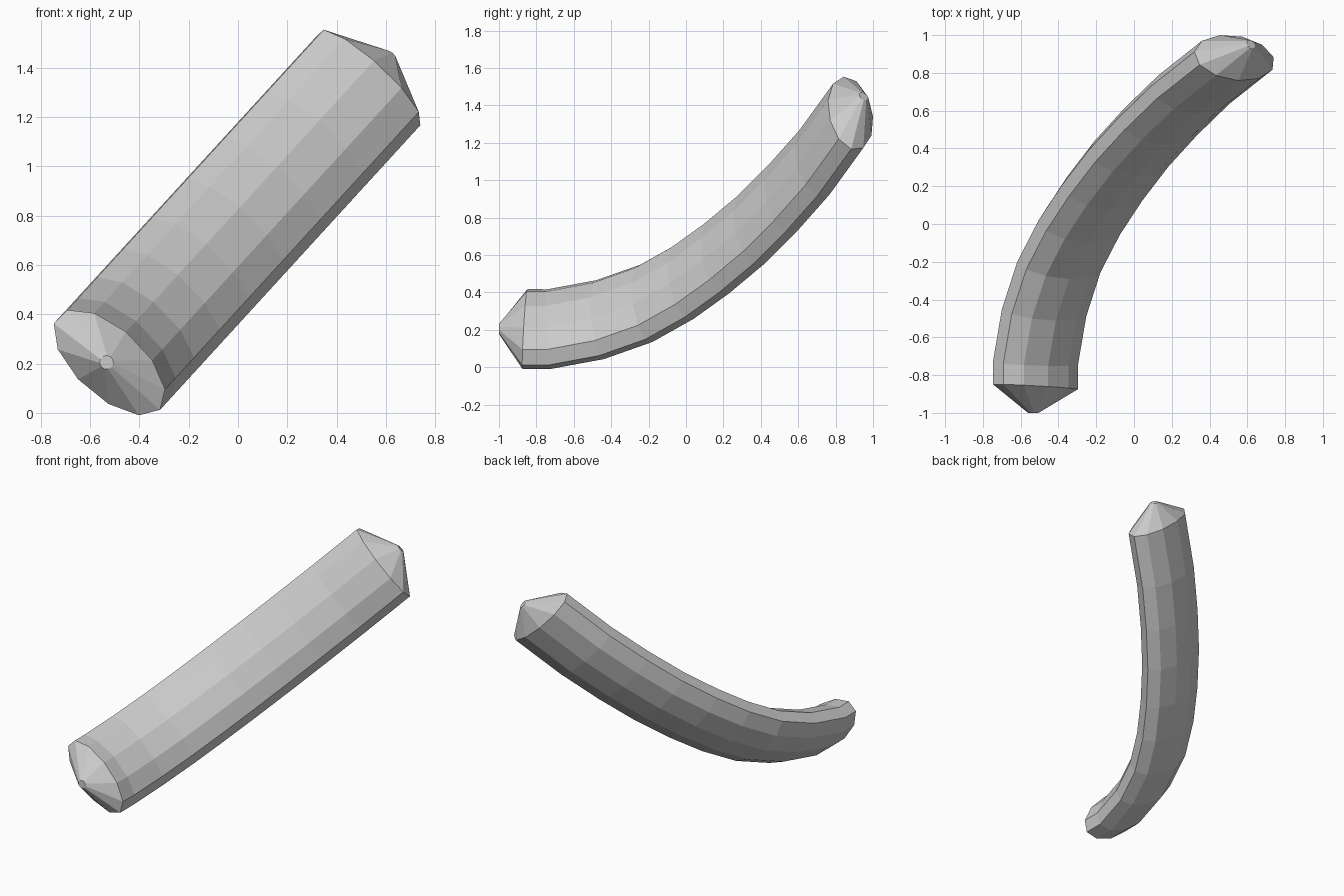
import bpy, bmesh, math
from mathutils import Vector

if "Cube" in bpy.data.objects:
    bpy.data.objects.remove(bpy.data.objects["Cube"])

SIDES = 11
A, B = 0.282, 0.138           # half width and half thickness of the oval section
TIP = 0.028                   # radius of the small flat tips
D = Vector((0.675, 0, 0.738)) # direction the bend climbs in
N = Vector((-0.738, 0, 0.675))# wide axis of the section
ORIGIN = Vector((-0.522, 0, 0.205))

# centre line: (y, distance along D)
path = [(-0.862, 0), (-0.735, 0), (-0.465, 0.068), (-0.22, 0.185), (-0.01, 0.345),
        (0.175, 0.525), (0.36, 0.735), (0.53, 0.965), (0.70, 1.225), (0.88, 1.562)]


def point(y, s):
    return ORIGIN + D * s + Vector((0, y, 0))


def ring(bm, centre, tangent, a, b, tilt=0.0):
    t = tangent.normalized()
    u = t.cross(N).normalized()
    if u.dot(D) < 0:
        u = -u
    verts = []
    for i in range(SIDES):
        ang = math.radians(-15) + math.tau * i / SIDES
        n = a * math.cos(ang)
        verts.append(bm.verts.new(centre + N * n + u * (b * math.sin(ang)) + t * (tilt * n)))
    return verts


# curved oval body with conical ends
bm = bmesh.new()
pts = [point(*p) for p in path]
start_dir = Vector((0, 1, 0))
end_dir = (D * 0.88 + Vector((0, 0.475, 0))).normalized()
rings = [ring(bm, Vector((-0.533, -1, 0.205)), start_dir, TIP, TIP)]
for i, p in enumerate(pts):
    if i == 0:
        t = start_dir
    elif i == len(pts) - 1:
        t = end_dir
    else:
        t = (pts[i] - pts[i - 1]).normalized() + (pts[i + 1] - pts[i]).normalized()
    rings.append(ring(bm, p, t, A, B, 0.05 if i == 0 else 0.0))
rings.append(ring(bm, Vector((0.62, 0.95, 1.448)), end_dir, TIP, TIP))

for r0, r1 in zip(rings, rings[1:]):
    for i in range(SIDES):
        j = (i + 1) % SIDES
        bm.faces.new((r0[i], r0[j], r1[j], r1[i]))
bm.faces.new(rings[0])
bm.faces.new(rings[-1])
bmesh.ops.recalc_face_normals(bm, faces=bm.faces)

mesh = bpy.data.meshes.new("curved_rod")
bm.to_mesh(mesh)
bm.free()
bpy.context.collection.objects.link(bpy.data.objects.new("curved_rod", mesh))
